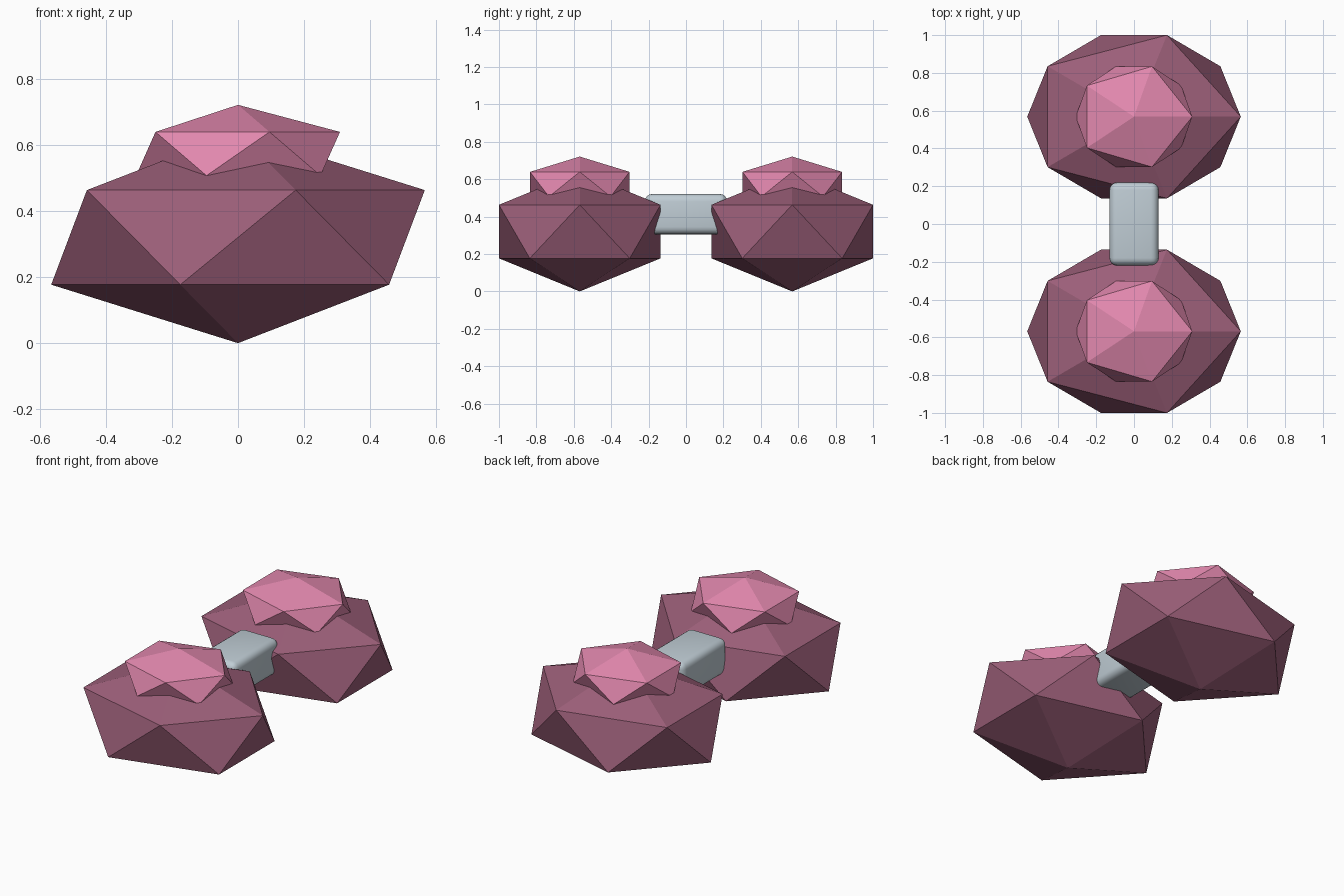
import bpy

if "Cube" in bpy.data.objects:
    bpy.data.objects.remove(bpy.data.objects["Cube"])


def material(name, rgb):
    """Flat material from 0-255 display values, converted to linear."""
    m = bpy.data.materials.new(name)
    lin = [((c / 255 + 0.055) / 1.055) ** 2.4 for c in rgb]
    m.diffuse_color = (*lin, 1)
    m.use_nodes = True
    m.node_tree.nodes["Principled BSDF"].inputs["Base Color"].default_value = m.diffuse_color
    return m


dark_pink = material("dusky pink", (156, 95, 121))
light_pink = material("light pink", (226, 136, 174))
grey = material("pale grey", (192, 205, 213))


def gem(name, loc, radii, mat):
    """Flat-shaded, stretched icosahedron."""
    bpy.ops.mesh.primitive_ico_sphere_add(subdivisions=1, radius=1, location=loc)
    ob = bpy.context.object
    ob.name = name
    ob.scale = radii
    bpy.ops.object.transform_apply(location=False, rotation=False, scale=True)
    ob.data.materials.append(mat)


# Two faceted bodies, each with a smaller cap sunk into its top
for side, y in (("front", -0.568), ("back", 0.568)):
    gem(side + "_body", (0, y, 0.32), (0.632, 0.508, 0.32), dark_pink)
    gem(side + "_cap", (0, y, 0.573), (0.345, 0.313, 0.148), light_pink)

# Rounded bridge block joining the bodies
bpy.ops.mesh.primitive_cube_add(size=1, location=(0, 0, 0.413))
bridge = bpy.context.object
bridge.name = "bridge"
bridge.scale = (0.26, 0.44, 0.216)
bpy.ops.object.transform_apply(location=False, rotation=False, scale=True)
bridge.data.materials.append(grey)
bevel = bridge.modifiers.new("rounding", "BEVEL")
bevel.width = 0.04
bevel.segments = 4
bpy.ops.object.modifier_apply(modifier=bevel.name)
bpy.ops.object.shade_smooth_by_angle()
